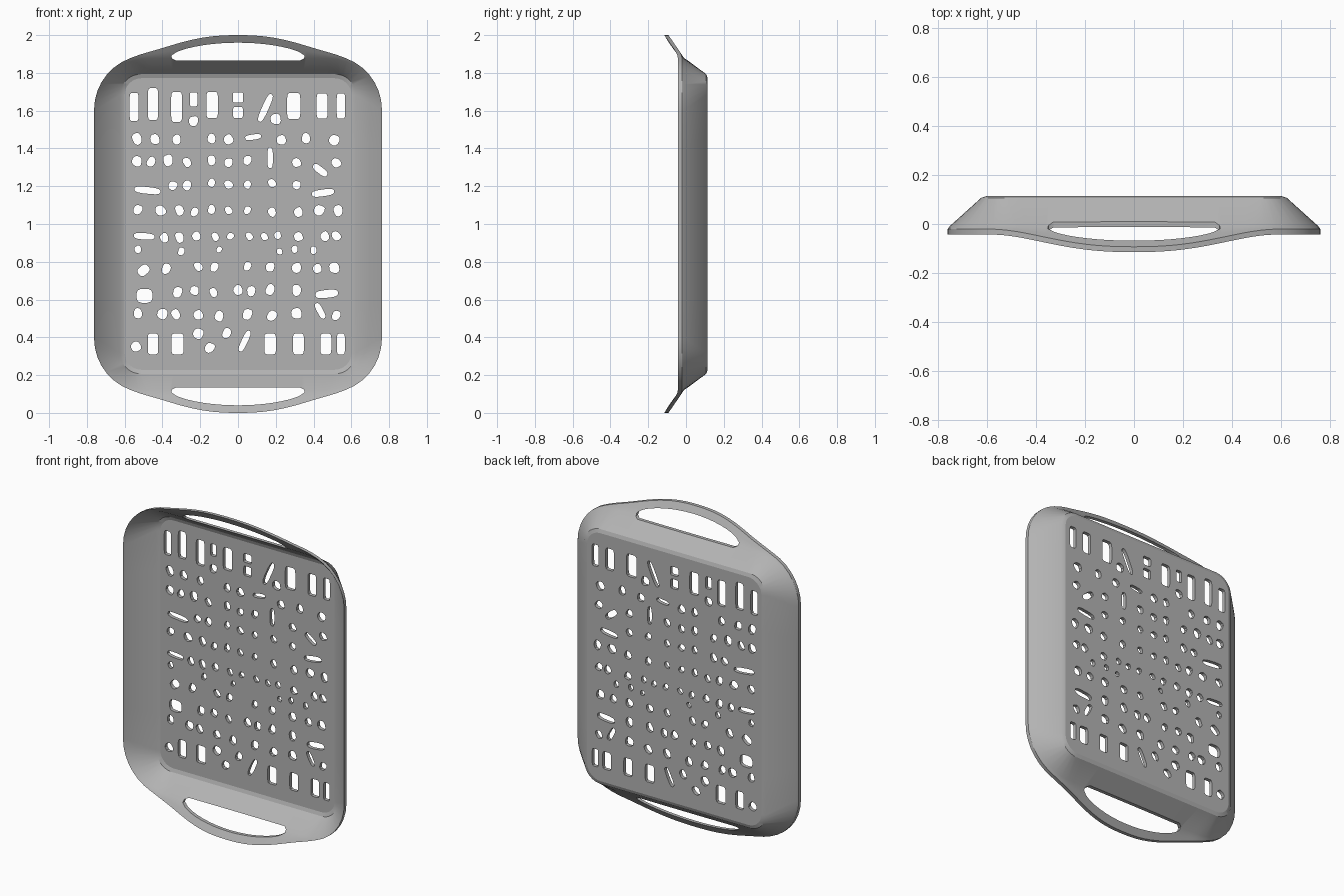
import bpy, bmesh, math, random

if "Cube" in bpy.data.objects:
    bpy.data.objects.remove(bpy.data.objects["Cube"])

random.seed(4)
THICK = 0.022          # depth of the sheet along y
BACK = 0.115           # y of the floor's outer face

grey = bpy.data.materials.new("grey plastic")
grey.diffuse_color = (0.45, 0.45, 0.45, 1)
grey.use_nodes = True
grey.node_tree.nodes["Principled BSDF"].inputs["Base Color"].default_value = grey.diffuse_color


def add_object(name, bm):
    bmesh.ops.recalc_face_normals(bm, faces=bm.faces)
    mesh = bpy.data.meshes.new(name)
    bm.to_mesh(mesh)
    bm.free()
    mesh.materials.append(grey)
    ob = bpy.data.objects.new(name, mesh)
    bpy.context.collection.objects.link(ob)
    return ob


def activate(ob):
    bpy.ops.object.select_all(action='DESELECT')
    ob.select_set(True)
    bpy.context.view_layer.objects.active = ob


def outline(hw, hh, r, lift=0.0, n_top=12, n_arc=9, n_side=3):
    """Rounded rectangle (x, z) around the tray centre, top and bottom lifted into handles."""
    quad = [((hw - r) * i / n_top, hh) for i in range(n_top)]
    for i in range(n_arc + 1):
        a = math.pi / 2 * (1 - i / n_arc)
        quad.append((hw - r + r * math.cos(a), hh - r + r * math.sin(a)))
    quad += [(hw, (hh - r) * (1 - i / n_side)) for i in range(1, n_side + 1)]
    quad = [(x, z + lift * swell(x)) for x, z in quad]
    half = quad + [(x, -z) for x, z in reversed(quad[:-1])]
    return half + [(-x, z) for x, z in reversed(half[1:-1])]


def swell(x):
    """Smooth handle bump: one in the middle, zero beyond the handle ends."""
    return (1 - (abs(x) / 0.58) ** 2.4) ** 2 if abs(x) < 0.58 else 0.0


# Tray wall with flared rim and handles: half width, half height, radius, lift, y, dip
sections = [
    (0.600, 0.772, 0.09, 0.000, BACK, 0.000),
    (0.624, 0.793, 0.11, 0.000, 0.107, 0.000),
    (0.752, 0.876, 0.27, 0.006, -0.008, 0.004),
    (0.758, 0.888, 0.28, 0.060, -0.016, 0.045),
    (0.762, 0.895, 0.29, 0.105, -0.021, 0.072),
]
bm = bmesh.new()
rings = []
for shift, order in ((0, sections), (THICK, sections[::-1])):
    for hw, hh, r, lift, y, dip in order:
        rings.append([bm.verts.new((x, y - dip * swell(x) * (abs(z) > 0.6) - shift, z + 1))
                      for x, z in outline(hw, hh, r, lift)])
for k, a in enumerate(rings):
    b = rings[(k + 1) % len(rings)]
    for i in range(len(a)):
        j = (i + 1) % len(a)
        bm.faces.new((a[i], a[j], b[j], b[i]))
wall = add_object("tray_wall", bm)

# Handle slots: flat inner edge, arched outer edge
slot = [(-0.33, 0.866), (0.33, 0.866), (0.35, 0.876), (0.352, 0.892)]
slot += [(0.335 * math.cos(t), 0.903 + 0.057 * math.sin(t) ** 1.5)
         for t in [math.pi * i / 20 for i in range(21)]]
slot += [(-0.352, 0.892), (-0.35, 0.876)]
for side in (1, -1):
    bm = bmesh.new()
    front = [bm.verts.new((x, -0.4, 1 + side * z)) for x, z in slot]
    rear = [bm.verts.new((x, 0.4, 1 + side * z)) for x, z in slot]
    bm.faces.new(front)
    bm.faces.new(rear[::-1])
    for i in range(len(slot)):
        j = (i + 1) % len(slot)
        bm.faces.new((front[i], rear[i], rear[j], front[j]))
    cutter = add_object("slot_cutter", bm)
    cutter.hide_render = True
    mod = wall.modifiers.new("handle_slot", 'BOOLEAN')
    mod.operation = 'DIFFERENCE'
    mod.solver = 'EXACT'
    mod.object = cutter
    activate(wall)
    bpy.ops.object.modifier_apply(modifier=mod.name)
    bpy.data.objects.remove(cutter)

# Floor plate: filled outline with holes
curve = bpy.data.curves.new("tray_floor", 'CURVE')
curve.dimensions = '2D'
curve.fill_mode = 'BOTH'
curve.extrude = THICK / 2


def add_loop(points):
    sp = curve.splines.new('POLY')
    sp.points.add(len(points) - 1)
    for p, (x, z) in zip(sp.points, points):
        p.co = (x, z, 0, 1)
    sp.use_cyclic_u = True


def add_hole(x, z, w, h, tilt=0, power=2.0, rough=0.0, n=16):
    """Superellipse hole: a high power gives a rounded rectangle."""
    pts = []
    phase = random.uniform(0, 6.28)
    for i in range(n):
        a = 2 * math.pi * (i + 0.5) / n
        c, s = math.cos(a), math.sin(a)
        k = 1 + rough * math.sin(2 * a + phase) + rough * 0.6 * math.sin(3 * a - phase)
        u = w / 2 * k * math.copysign(abs(c) ** (2 / power), c)
        v = h / 2 * k * math.copysign(abs(s) ** (2 / power), s)
        ct, st = math.cos(math.radians(tilt)), math.sin(math.radians(tilt))
        pts.append((x + u * ct - v * st, z - 1 + u * st + v * ct))
    add_loop(pts)


add_loop(outline(*sections[0][:3]))

# Tall rectangular holes along the top and bottom
for x, z, w, h in [(-0.55, 1.62, 0.048, 0.15), (-0.45, 1.635, 0.055, 0.17),
                   (-0.325, 1.62, 0.058, 0.16), (-0.235, 1.66, 0.04, 0.075),
                   (-0.137, 1.63, 0.062, 0.14), (0, 1.67, 0.055, 0.055),
                   (0, 1.59, 0.052, 0.06), (0.295, 1.625, 0.07, 0.14),
                   (0.445, 1.625, 0.058, 0.135), (0.545, 1.625, 0.045, 0.135),
                   (-0.45, 0.365, 0.055, 0.11), (-0.32, 0.365, 0.065, 0.11),
                   (0.17, 0.365, 0.062, 0.11), (0.32, 0.365, 0.058, 0.11),
                   (0.465, 0.365, 0.058, 0.11), (0.545, 0.365, 0.042, 0.11)]:
    add_hole(x, z, w, h, power=6)

# Long slits: x, z, length, width, tilt
for x, z, w, h, tilt in [(0.145, 1.615, 0.16, 0.035, 66), (0.035, 0.38, 0.12, 0.032, 65),
                         (-0.48, 1.178, 0.14, 0.036, -6), (-0.497, 0.935, 0.11, 0.034, -4),
                         (0.45, 1.165, 0.12, 0.036, 8), (0.47, 0.63, 0.12, 0.042, 6),
                         (0.08, 1.46, 0.085, 0.028, 8), (0.435, 1.285, 0.09, 0.036, -38),
                         (0.17, 1.35, 0.11, 0.03, 90), (0.435, 0.54, 0.09, 0.032, -62),
                         (-0.5, 0.755, 0.065, 0.05, 40), (-0.495, 0.62, 0.085, 0.075, 0)]:
    add_hole(x, z, w, h, tilt, power=3)

# Pebble-shaped holes by row, smaller toward the centre
rows = {
    1.55: (-0.235, 0.2),
    1.45: (-0.535, -0.44, -0.325, -0.14, -0.05, 0.23, 0.36, 0.51),
    1.33: (-0.535, -0.46, -0.37, -0.27, -0.14, -0.05, 0.05, 0.31, 0.52),
    1.21: (-0.345, -0.27, -0.14, -0.05, 0.05, 0.18, 0.31),
    1.07: (-0.53, -0.41, -0.31, -0.23, -0.14, -0.05, 0.05, 0.18, 0.32, 0.43, 0.53),
    0.935: (-0.39, -0.31, -0.22, -0.12, -0.04, 0.06, 0.14, 0.21, 0.32, 0.46, 0.52),
    0.86: (-0.53, -0.3, -0.1, 0.22, 0.3, 0.4),
    0.77: (-0.38, -0.21, -0.125, 0.05, 0.17, 0.31, 0.42, 0.51),
    0.645: (-0.32, -0.23, -0.13, 0.0, 0.07, 0.17, 0.31),
    0.52: (-0.53, -0.4, -0.33, -0.21, -0.1, 0.05, 0.18, 0.31, 0.52),
    0.415: (-0.21, -0.06),
    0.35: (-0.54, -0.15),
}
for z, xs in rows.items():
    for x in xs:
        size = 0.034 + 0.018 * min(1, math.hypot(x, z - 1) / 0.45)
        if z == 0.86:
            size *= 0.75
        size *= random.uniform(0.88, 1.08)
        add_hole(x, z + random.uniform(-0.008, 0.008), size * 0.92, size * 1.08,
                 random.uniform(-35, 35), power=2.4, rough=0.07, n=12)

floor = bpy.data.objects.new("tray_floor", curve)
bpy.context.collection.objects.link(floor)
floor.rotation_euler = (math.pi / 2, 0, 0)
floor.location = (0, BACK - THICK / 2, 1)
activate(floor)
bpy.ops.object.convert(target='MESH')
floor = bpy.context.view_layer.objects.active
floor.data.materials.clear()
floor.data.materials.append(grey)

# Clean up and shade
for ob in (wall, floor):
    bm = bmesh.new()
    bm.from_mesh(ob.data)
    bmesh.ops.remove_doubles(bm, verts=bm.verts, dist=0.0002)
    bmesh.ops.recalc_face_normals(bm, faces=bm.faces)
    bm.to_mesh(ob.data)
    bm.free()
    activate(ob)
    bpy.ops.object.shade_smooth_by_angle(angle=math.radians(32))
